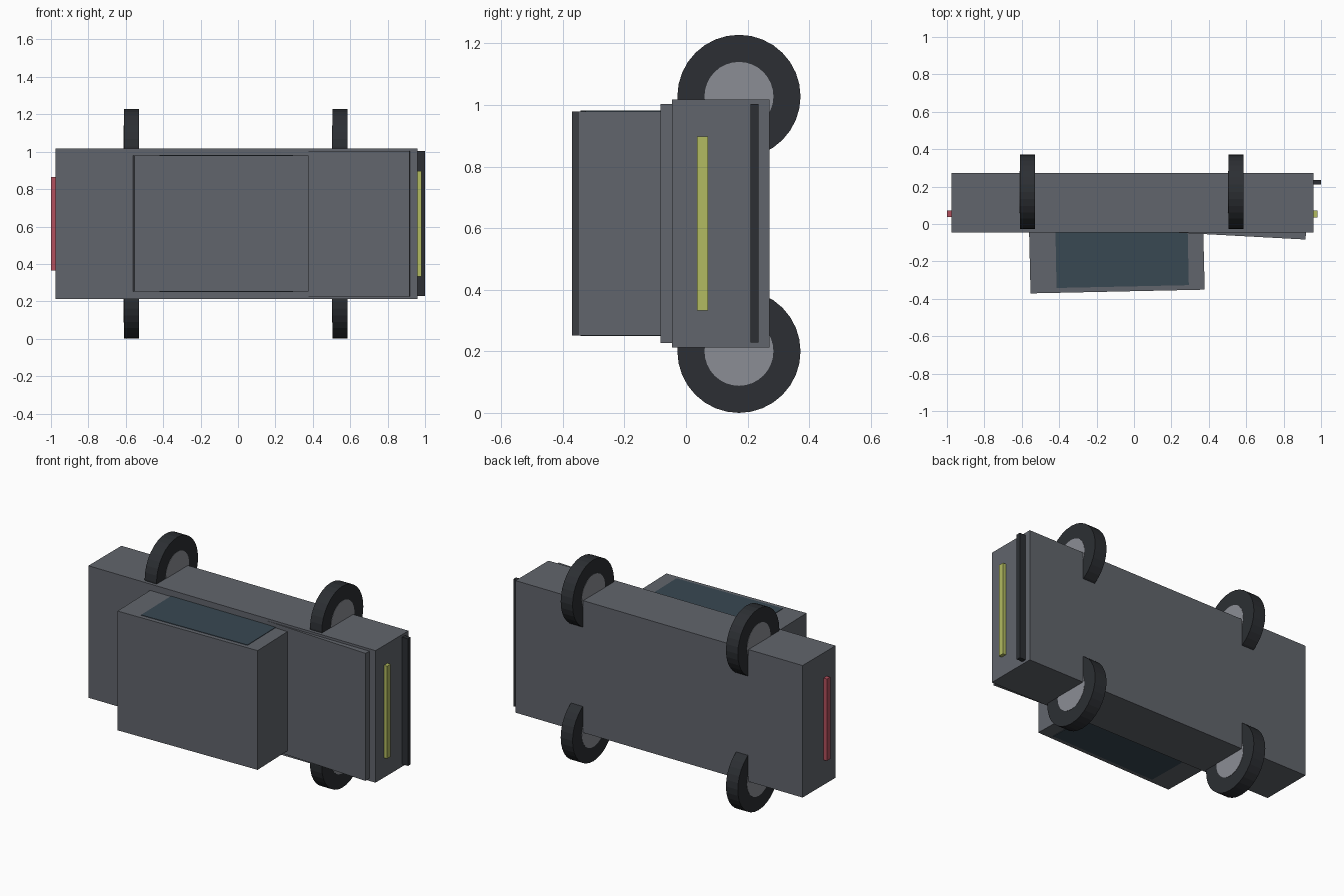
import bpy, bmesh, math
from mathutils import Matrix

if "Cube" in bpy.data.objects:
    bpy.data.objects.remove(bpy.data.objects["Cube"])


def material(name, rgb):
    m = bpy.data.materials.new(name)
    m.diffuse_color = (*rgb, 1)
    m.use_nodes = True
    m.node_tree.nodes["Principled BSDF"].inputs["Base Color"].default_value = m.diffuse_color
    return m


PAINT = material("slate_paint", (0.12, 0.13, 0.15))
GLASS = material("dark_glass", (0.04, 0.065, 0.085))
RUBBER = material("black_rubber", (0.025, 0.028, 0.033))
METAL = material("hub_metal", (0.26, 0.27, 0.30))
YELLOW = material("yellow_lamp", (0.45, 0.50, 0.12))
RED = material("red_lamp", (0.45, 0.08, 0.11))


def finish(bm, name, mat):
    bmesh.ops.recalc_face_normals(bm, faces=bm.faces)
    me = bpy.data.meshes.new(name)
    bm.to_mesh(me)
    bm.free()
    me.materials.append(mat)
    ob = bpy.data.objects.new(name, me)
    bpy.context.collection.objects.link(ob)
    return ob


def prism(name, profile, z0, z1, mat):
    """Extrude an outline in the x-y plane from z0 to z1."""
    bm = bmesh.new()
    face = bm.faces.new([bm.verts.new((x, y, z0)) for x, y in profile])
    ext = bmesh.ops.extrude_face_region(bm, geom=[face])
    verts = [v for v in ext["geom"] if isinstance(v, bmesh.types.BMVert)]
    bmesh.ops.translate(bm, verts=verts, vec=(0, 0, z1 - z0))
    return finish(bm, name, mat)


def block(name, x0, x1, y0, y1, z0, z1, mat):
    return prism(name, [(x0, y0), (x1, y0), (x1, y1), (x0, y1)], z0, z1, mat)


def disc(name, x, y, z, radius, width, mat):
    """Cylinder whose axis runs along x."""
    bm = bmesh.new()
    bmesh.ops.create_cone(
        bm, cap_ends=True, segments=32, radius1=radius, radius2=radius, depth=width,
        matrix=Matrix.Translation((x, y, z)) @ Matrix.Rotation(math.pi / 2, 4, 'Y'))
    return finish(bm, name, mat)


# Car lying on its side: roof towards -y, nose towards +x
block("body", -0.977, 0.96, -0.046, 0.272, 0.213, 1.018, PAINT)

# Slightly tilted hood and cabin
prism("hood", [(0.19, -0.044), (0.917, -0.083), (0.921, -0.02), (0.20, 0.01)],
      0.227, 1.004, PAINT)
prism("cabin", [(-0.553, -0.371), (0.378, -0.351), (0.370, -0.03), (-0.561, -0.03)],
      0.252, 0.979, PAINT)

# Side windows, a hair proud of the cabin sides
for side, z in (("lower", 0.249), ("upper", 0.976)):
    prism(side + "_side_window",
          [(-0.414, -0.342), (0.293, -0.327), (0.287, -0.036), (-0.420, -0.036)],
          z, z + 0.006, GLASS)

# Bumper and lamps
block("front_bumper", 0.95, 1.0, 0.21, 0.236, 0.228, 1.003, RUBBER)
block("headlight_bar", 0.95, 0.98, 0.036, 0.071, 0.333, 0.897, YELLOW)
block("tail_light_bar", -1.0, -0.97, 0.038, 0.071, 0.366, 0.865, RED)

# Wheels
for end, x in (("rear", -0.57), ("front", 0.545)):
    for side, z in (("lower", 0.2), ("upper", 1.028)):
        disc(f"{end}_{side}_tyre", x, 0.172, z, 0.2, 0.08, RUBBER)
        disc(f"{end}_{side}_hub", x, 0.172, z, 0.112, 0.083, METAL)
